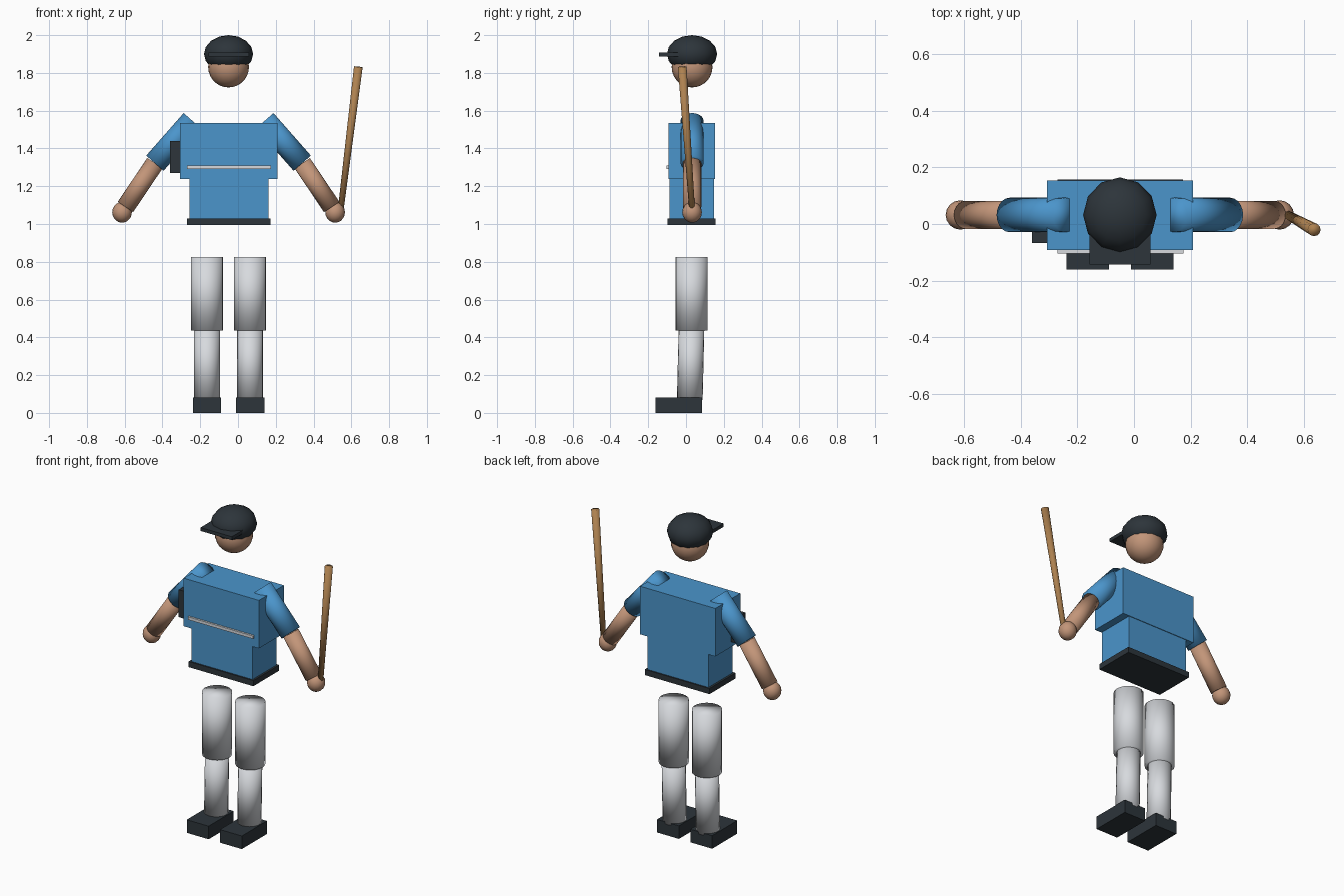
import bpy
from mathutils import Vector

if "Cube" in bpy.data.objects:
    bpy.data.objects.remove(bpy.data.objects["Cube"])


def material(name, rgb):
    m = bpy.data.materials.new(name)
    m.diffuse_color = (*rgb, 1)
    m.use_nodes = True
    m.node_tree.nodes["Principled BSDF"].inputs["Base Color"].default_value = m.diffuse_color
    return m


BLUE = material("shirt blue", (0.07, 0.30, 0.60))
SKIN = material("skin", (0.54, 0.30, 0.19))
WHITE = material("trouser white", (0.68, 0.70, 0.73))
DARK = material("dark navy", (0.026, 0.035, 0.043))
WOOD = material("wood", (0.42, 0.22, 0.08))
CX, CY = -0.05, 0.032  # body axis


def finish(name, mat, smooth=False):
    ob = bpy.context.object
    ob.name = name
    ob.data.materials.append(mat)
    if smooth:
        bpy.ops.object.shade_smooth()
    return ob


def box(name, mat, x0, x1, y0, y1, z0, z1):
    bpy.ops.mesh.primitive_cube_add(size=1, location=((x0 + x1) / 2, (y0 + y1) / 2, (z0 + z1) / 2))
    ob = finish(name, mat)
    ob.scale = (x1 - x0, y1 - y0, z1 - z0)


def limb(name, mat, a, b, r0, r1, sides=20):
    """Round bar from a (radius r0) to b (radius r1)."""
    a, b = Vector(a), Vector(b)
    d = b - a
    bpy.ops.mesh.primitive_cone_add(vertices=sides, radius1=r0, radius2=r1, depth=d.length,
                                    location=(a + b) / 2,
                                    rotation=d.to_track_quat('Z', 'Y').to_euler())
    finish(name, mat, True)


def ball(name, mat, loc, size, segments, rings):
    bpy.ops.mesh.primitive_uv_sphere_add(segments=segments, ring_count=rings, radius=1, location=loc)
    finish(name, mat, True).scale = size


# Torso, belt and chest stripe
box("chest", BLUE, -0.308, 0.208, -0.092, 0.153, 1.237, 1.535)
box("waist", BLUE, -0.258, 0.161, -0.088, 0.149, 1.01, 1.25)
box("belt", DARK, -0.271, 0.173, -0.097, 0.157, 0.995, 1.03)
box("chest_stripe", WHITE, -0.271, 0.175, -0.104, -0.08, 1.292, 1.31)
box("side_pouch", DARK, -0.36, -0.29, -0.067, 0.0, 1.27, 1.44)

# Head and cap
ball("head", SKIN, (CX, CY, 1.831), (0.108, 0.108, 0.108), 20, 14)
ball("cap", DARK, (CX, CY, 1.90), (0.13, 0.133, 0.10), 12, 8)
box("cap_visor", DARK, -0.157, 0.058, -0.143, 0.03, 1.888, 1.909)

for side, s in (("right", -1), ("left", 1)):
    # Arm
    shoulder = (CX + s * 0.192, CY, 1.547)
    elbow = (CX + s * 0.39, CY, 1.322)
    hand = (CX + s * 0.564, CY, 1.062)
    wrist = (CX + s * 0.546, CY, 1.09)
    limb(side + "_sleeve", BLUE, shoulder, elbow, 0.061, 0.061)
    limb(side + "_forearm", SKIN, elbow, wrist, 0.049, 0.049)
    ball(side + "_hand", SKIN, hand, (0.052, 0.052, 0.055), 16, 10)
    # Leg
    x = CX + s * 0.114
    limb(side + "_thigh", WHITE, (x, 0.029, 0.437), (x, 0.029, 0.825), 0.085, 0.085)
    limb(side + "_shin", WHITE, (x, 0.02, 0.07), (x, 0.029, 0.45), 0.068, 0.068)
    box(side + "_shoe", DARK, x - 0.075, x + 0.075, -0.161, 0.085, 0, 0.081)

# Bat held upright in the left hand
limb("bat", WOOD, (0.54, 0.034, 1.045), (0.637, -0.02, 1.832), 0.015, 0.023, 12)
